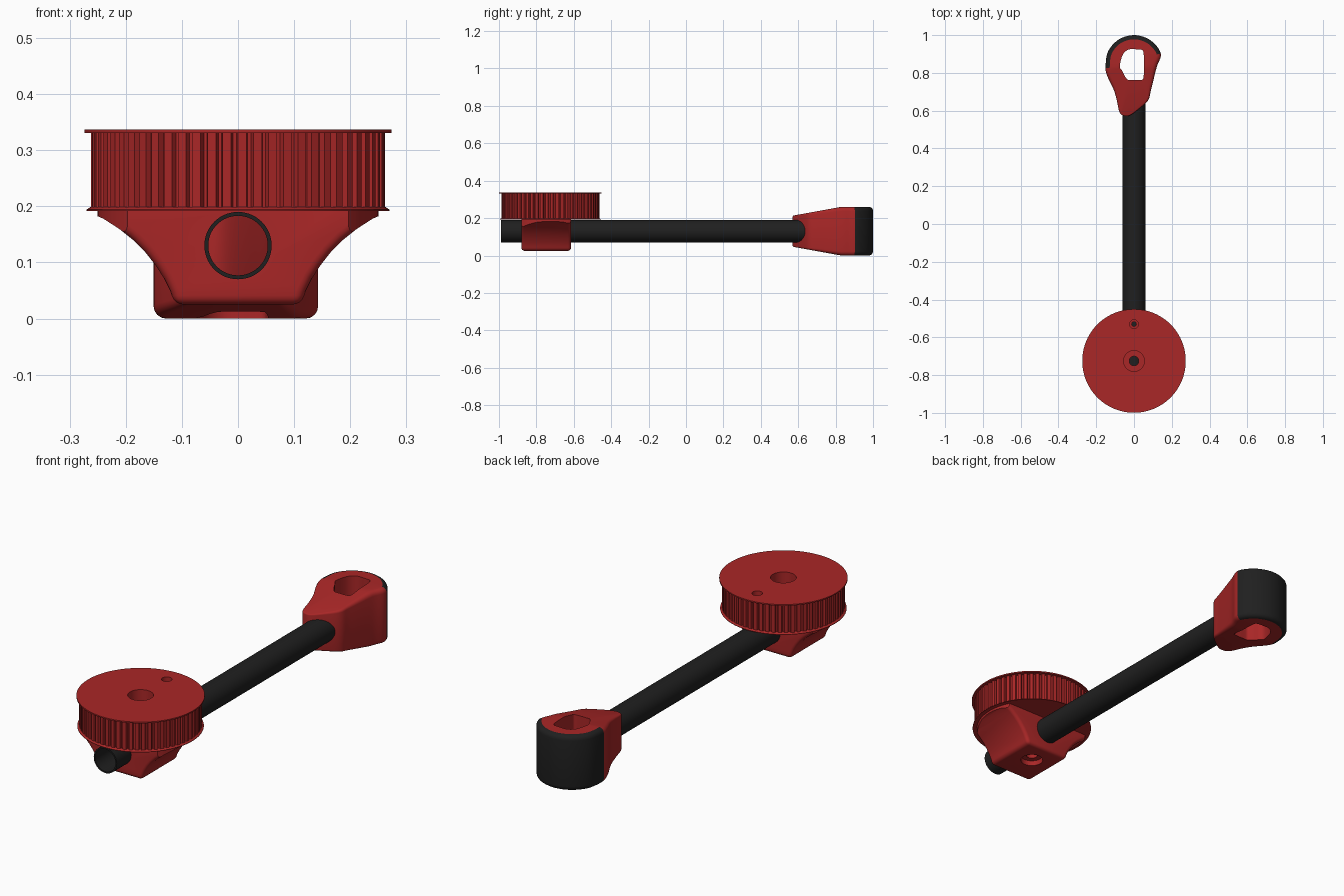
import bpy, bmesh
from math import sin, cos, pi, radians
from mathutils import Matrix, Vector

if "Cube" in bpy.data.objects:
    bpy.data.objects.remove(bpy.data.objects["Cube"])

CY = -0.725      # pulley axis position in y
RZ = 0.13        # rod axis height


def material(name, rgb):
    m = bpy.data.materials.new(name)
    m.diffuse_color = (*rgb, 1)
    m.use_nodes = True
    m.node_tree.nodes["Principled BSDF"].inputs["Base Color"].default_value = m.diffuse_color
    return m


RED = material("red_plastic", (0.40, 0.02, 0.02))
BLACK = material("black_rubber", (0.014, 0.014, 0.014))


def finish(name, bm, mat):
    bmesh.ops.recalc_face_normals(bm, faces=bm.faces[:])
    me = bpy.data.meshes.new(name)
    bm.to_mesh(me)
    bm.free()
    ob = bpy.data.objects.new(name, me)
    bpy.context.collection.objects.link(ob)
    me.materials.append(mat)
    return ob


def rings_mesh(name, rings, mat, closed=False):
    """Skin a stack of equal-length closed rings; cap the ends unless closed."""
    bm = bmesh.new()
    vr = [[bm.verts.new(p) for p in r] for r in rings]
    n = len(vr[0])
    for a, b in zip(vr, vr[1:] + ([vr[0]] if closed else [])):
        for i in range(n):
            j = (i + 1) % n
            bm.faces.new((a[i], a[j], b[j], b[i]))
    if not closed:
        bm.faces.new(vr[0])
        bm.faces.new(vr[-1])
    return finish(name, bm, mat)


def lathe(name, prof, mat=RED, y=CY, n=96, closed=False):
    rings = [[(r * cos(2 * pi * i / n), y + r * sin(2 * pi * i / n), z)
              for i in range(n)] for r, z in prof]
    return rings_mesh(name, rings, mat, closed)


def apply_mods(ob):
    dg = bpy.context.evaluated_depsgraph_get()
    me = bpy.data.meshes.new_from_object(ob.evaluated_get(dg))
    ob.modifiers.clear()
    ob.data = me


def combine(ob, other, op):
    md = ob.modifiers.new(op, 'BOOLEAN')
    md.operation, md.object, md.solver = op, other, 'EXACT'
    apply_mods(ob)
    bpy.data.objects.remove(other)


def smooth(ob, angle=35):
    bpy.ops.object.select_all(action='DESELECT')
    ob.select_set(True)
    bpy.context.view_layer.objects.active = ob
    bpy.ops.object.shade_smooth_by_angle(angle=radians(angle))


def rod_cylinder(name, prof, y0, closed=False):
    ob = lathe(name, prof, BLACK, 0, 64, closed)
    ob.data.transform(Matrix.Translation((0, y0, RZ)) @ Matrix.Rotation(-pi / 2, 4, 'X'))
    return ob


def bore():
    return lathe("bore", [(.025, .1), (.025, .27), (.055, .27), (.055, .4)], n=48)


# toothed pulley with two flanges
TEETH = 60
outline = []
for t in range(TEETH):
    for f, r in ((0, .262), (.55, .262), (.66, .251), (.89, .251)):
        a = 2 * pi * (t + f) / TEETH
        outline.append((r * cos(a), CY + r * sin(a)))
pulley = rings_mesh("pulley", [[(x, y, z) for x, y in outline] for z in (.194, .334)], RED)
combine(pulley, lathe("lower", [(.27, .192), (.27, .194), (.2625, .199)]), 'UNION')
combine(pulley, lathe("upper", [(.274, .331), (.274, .337)]), 'UNION')
combine(pulley, bore(), 'DIFFERENCE')
combine(pulley, lathe("pin", [(.012, .15), (.012, .3), (.023, .3), (.023, .4)],
                      y=-0.53, n=32), 'DIFFERENCE')
smooth(pulley, 25)

# flared hub that clamps the rod
half = [(.113, .025), (.121, .05), (.132, .072), (.147, .095), (.165, .118), (.187, .14),
        (.212, .16), (.24, .178), (.275, .193), (.275, .23)]
prof = half + [(-x, z) for x, z in reversed(half)]
hub = rings_mesh("hub", [[(x, y, z) for x, z in prof] for y in (-.88, -.615)], RED)
bv = hub.modifiers.new("round", 'BEVEL')
bv.width, bv.segments, bv.limit_method, bv.angle_limit = .016, 4, 'ANGLE', radians(40)
apply_mods(hub)
combine(hub, lathe("trim", [(.2505, 0), (.2505, .225)]), 'INTERSECT')
combine(hub, rod_cylinder("rod_bore", [(.06, 0), (.06, .6)], -1.05), 'DIFFERENCE')
combine(hub, bore(), 'DIFFERENCE')
combine(hub, lathe("nut", [(.05, 0), (.05, .05), (.025, .05), (.025, .1)], n=48), 'DIFFERENCE')
smooth(hub)

# hollow rod
rod = rod_cylinder("rod", [(.06, 0), (.06, 1.655), (.053, 1.655), (.053, 0)], -.988, True)
smooth(rod)

# head: an eye-shaped loop, thinner toward the neck, with a rubber pad on its arc
arc = [radians(21 + 33.4 * i) for i in range(6)]
outer = [(.152 * cos(a), .848 + .152 * sin(a)) for a in arc] + [
    (-.14, .78), (-.107, .71), (-.09, .65), (-.077, .592), (-.055, .573),
    (-.022, .575), (.03, .612), (.075, .655), (.09, .71), (.12, .83)]
inner = [(.051, .90), (.042, .921), (.01, .925), (-.03, .923), (-.06, .895), (-.075, .835),
         (-.062, .81), (-.05, .785), (-.038, .768), (-.03, .763), (-.018, .762),
         (0, .762), (.022, .762), (.042, .764), (.05, .776), (.054, .83)]
SUB = 6


def spline(pts):
    out, n = [], len(pts)
    for i in range(n):
        a, b, c, d = (Vector(pts[(i + k) % n]) for k in (-1, 0, 1, 2))
        for s in range(SUB):
            t = s / SUB
            out.append(.5 * (2 * b + (c - a) * t + (2 * a - 5 * b + 4 * c - d) * t * t
                             + (3 * b - a - 3 * c + d) * t ** 3))
    return out


OUT, INN = spline(outer), spline(inner)
N = len(OUT)


def fullness(y):
    return max(0, min(1, (y - .57) / .26))


def rim_point(i, inset, drop, side):
    """Point on the rounded outer wall; inset and drop are in corner radii."""
    t = (OUT[(i + 1) % N] - OUT[i - 1]).normalized()
    f = fullness(OUT[i].y)
    r = .005 + .017 * f
    p = OUT[i] - Vector((t.y, -t.x)) * inset * r
    return (p.x, p.y, RZ + side * (.083 + .047 * fullness(p.y) - drop * r))


def head_part(name, mat, wants):
    bm = bmesh.new()
    q = [k * pi / 8 for k in range(5)]
    specs = [(1 - sin(a), 1 - cos(a), 1) for a in q]
    specs += [(1 - sin(a), 1 - cos(a), -1) for a in reversed(q)]
    rings = [[rim_point(i, *s) for i in range(N)] for s in specs]
    for side in (-1, 1):
        rings.append([(p.x, p.y, RZ + side * (.083 + .047 * fullness(p.y))) for p in INN])
    vr = [[bm.verts.new(p) for p in r] for r in rings]
    for k in range(len(vr)):
        a, b = vr[k], vr[(k + 1) % len(vr)]
        for i in range(N):
            if wants(k < len(specs) - 1 and i < 5 * SUB):
                j = (i + 1) % N
                bm.faces.new((a[i], a[j], b[j], b[i]))
    bmesh.ops.delete(bm, geom=[v for v in bm.verts if not v.link_faces], context='VERTS')
    # open shells: orient faces away from the middle of the ring wall
    ob = finish(name, bm, mat)
    smooth(ob)
    return ob


head_part("loop_head", RED, lambda on_pad: not on_pad)
head_part("rubber_pad", BLACK, lambda on_pad: on_pad)
